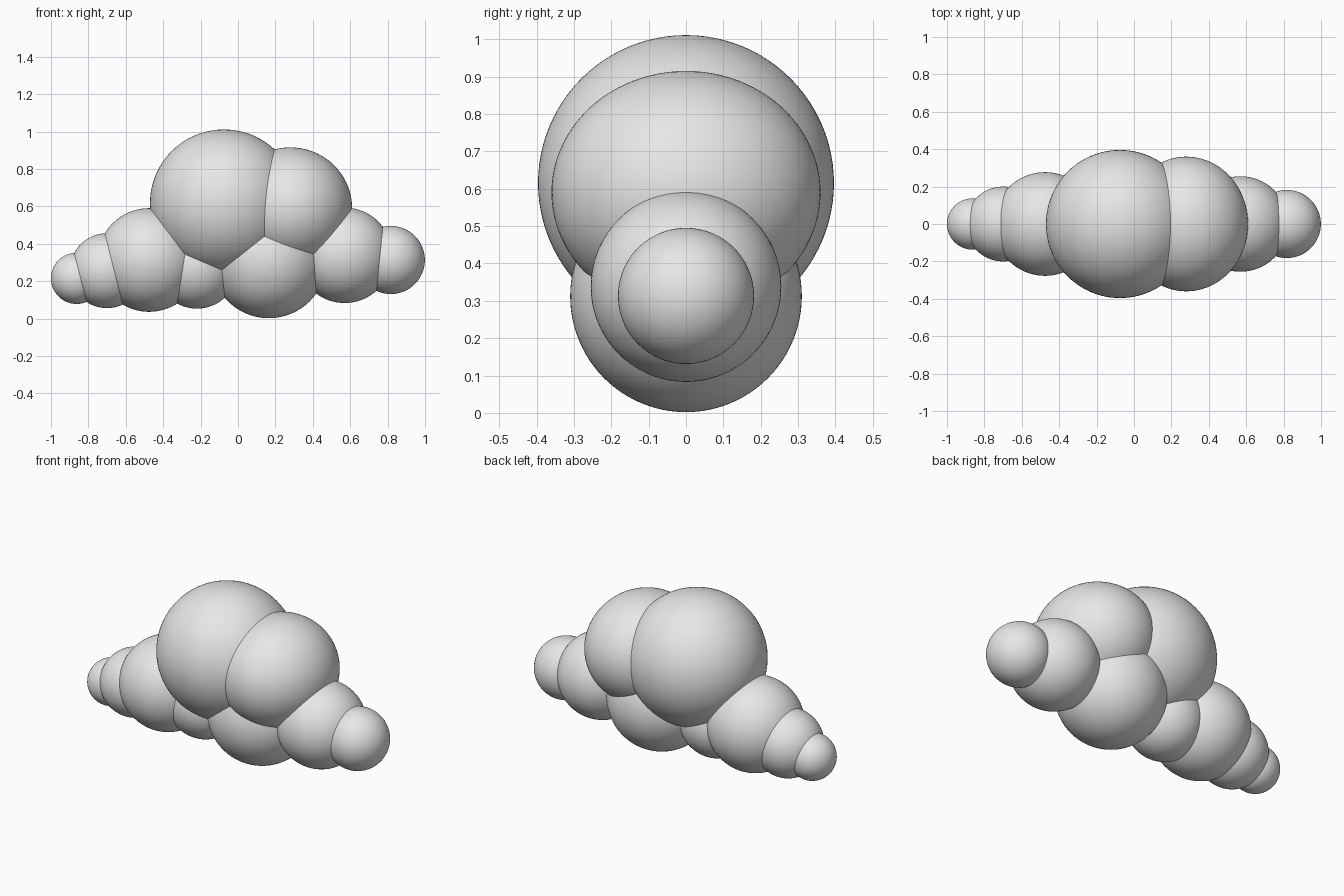
import bpy

cube = bpy.data.objects.get("Cube")
if cube:
    bpy.data.objects.remove(cube, do_unlink=True)

# Single plain grey
GREY = (0.8, 0.8, 0.8, 1.0)
grey = bpy.data.materials.new("soft_grey")
grey.use_nodes = True
grey.diffuse_color = GREY
grey.node_tree.nodes["Principled BSDF"].inputs["Base Color"].default_value = GREY


def puff(name, x, z, rx, ry=None, rz=None):
    """One smooth rounded lobe of the cloud, centred on y = 0."""
    bpy.ops.mesh.primitive_uv_sphere_add(
        segments=96, ring_count=48, radius=1, location=(x, 0, z))
    lobe = bpy.context.object
    lobe.name = name
    lobe.scale = (rx, ry or rx, rz or rx)
    bpy.ops.object.transform_apply(location=False, rotation=False, scale=True)
    bpy.ops.object.shade_smooth()
    lobe.data.materials.append(grey)
    return lobe


# Upper lobes
puff("crown_puff", -0.075, 0.615, 0.396)
puff("shoulder_puff", 0.28, 0.59, 0.33, 0.36, 0.325)

# Base lobes, from the right tip to the left tip
puff("right_tip_puff", -0.863, 0.215, 0.137)
puff("right_outer_puff", -0.70, 0.256, 0.20)
puff("right_inner_puff", -0.475, 0.313, 0.277)
puff("small_belly_puff", -0.22, 0.273, 0.22)
puff("large_belly_puff", 0.165, 0.312, 0.31)
puff("left_inner_puff", 0.57, 0.338, 0.255)
puff("left_tip_puff", 0.817, 0.313, 0.182)
